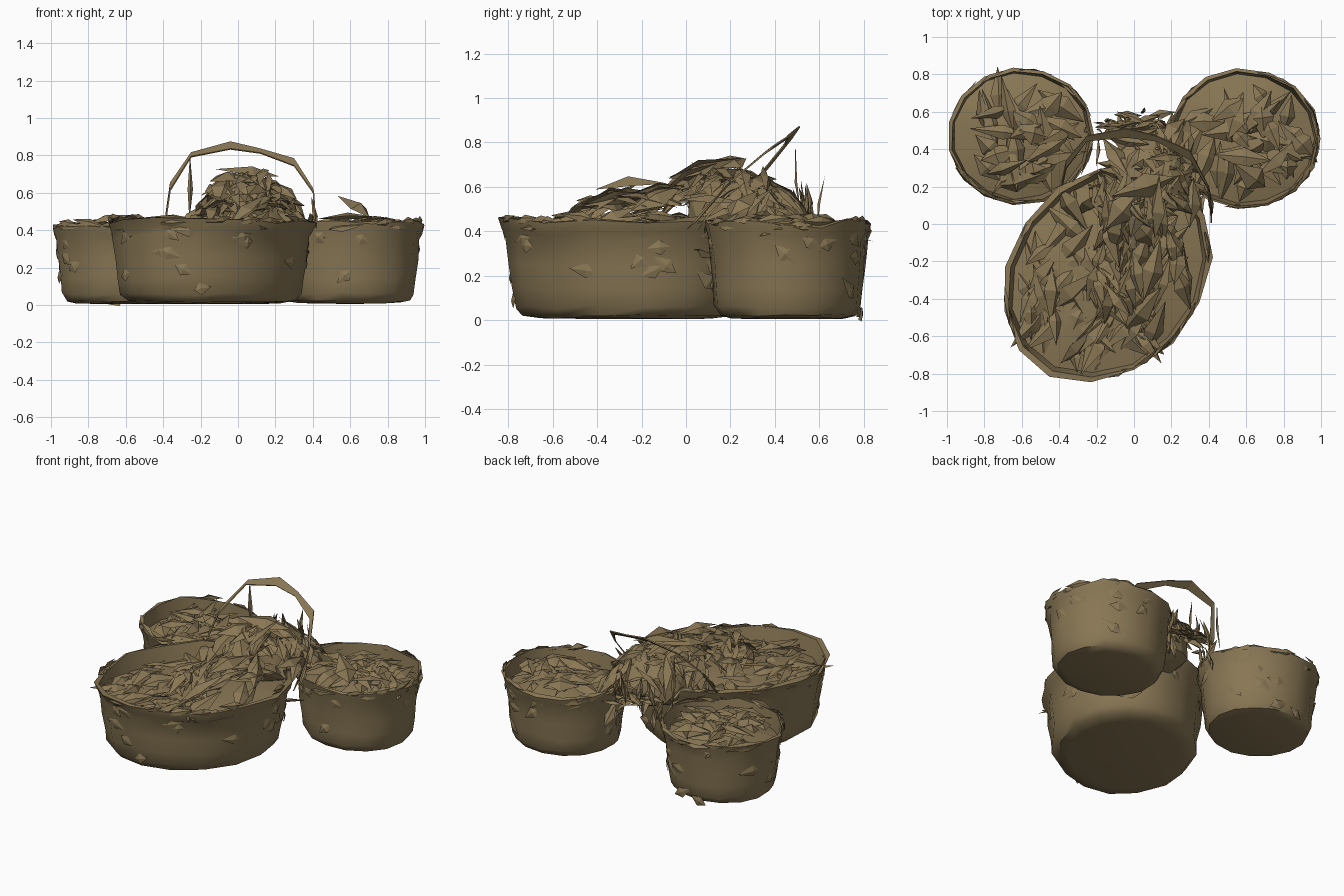
import bpy, bmesh, math, random
from mathutils import Vector, Matrix

random.seed(5)
cube = bpy.data.objects.get("Cube")
if cube:
    bpy.data.objects.remove(cube, do_unlink=True)

brown = bpy.data.materials.new("dried_brown")
brown.use_nodes = True
brown.diffuse_color = (0.25, 0.185, 0.09, 1)
bsdf = brown.node_tree.nodes["Principled BSDF"]
bsdf.inputs["Base Color"].default_value = brown.diffuse_color
bsdf.inputs["Roughness"].default_value = 0.9


def jit(a):
    return random.uniform(-a, a)


def finish(name, bm, smooth=0):
    mesh = bpy.data.meshes.new(name)
    bm.to_mesh(mesh)
    bm.free()
    mesh.materials.append(brown)
    ob = bpy.data.objects.new(name, mesh)
    bpy.context.collection.objects.link(ob)
    if smooth:
        bpy.ops.object.select_all(action='DESELECT')
        ob.select_set(True)
        bpy.context.view_layer.objects.active = ob
        bpy.ops.object.shade_smooth_by_angle(angle=math.radians(smooth))
    return ob


# Each basket: centre x, y, half axes, turn, rim height
BASKETS = {
    "large_basket": (-0.145, -0.265, 0.63, 0.515, math.radians(51), 0.45),
    "small_basket_a": (-0.605, 0.47, 0.395, 0.37, 0, 0.42),
    "small_basket_b": (0.59, 0.455, 0.41, 0.38, 0, 0.435),
}


def on_basket(basket, angle, r, z):
    cx, cy, a, b, turn, _ = basket
    p = Matrix.Rotation(turn, 3, 'Z') @ Vector((a * r * math.cos(angle), b * r * math.sin(angle), 0))
    return p + Vector((cx, cy, z))


# Heap height: a ridge over the front half and a broad tall mound at the back
def heap(x, y):
    def bump(cx, cy, sx, sy, h):
        return h * math.exp(-((x - cx) / sx) ** 4 - ((y - cy) / sy) ** 4)
    return 0.41 + bump(0.06, -0.2, 0.25, 0.3, 0.17) + bump(0.06, 0.25, 0.27, 0.26, 0.25)


# Closed shell: rounded base, wall, flared thin rim, inner lip and packed filling
def make_basket(name, basket, sides=15):
    top = basket[5]
    profile = [(0.66, 0.01), (0.80, 0.022), (0.86, 0.06), (0.885, 0.14), (0.91, 0.25), (0.935, top - 0.08),
               (0.965, top - 0.045), (0.995, top), (0.95, top + 0.005), (0.91, top - 0.1), (0.5, top - 0.05)]
    bm = bmesh.new()
    wave = [jit(0.018) for i in range(sides)]
    rings = []
    for level, (r, z) in enumerate(profile):
        wobble = 0.006 if level < 2 else 0.016
        rings.append([bm.verts.new(on_basket(basket, i * math.tau / sides, r + jit(wobble),
                                             z + jit(wobble) * 0.6 + wave[i] * z / top))
                      for i in range(sides)])
    for low, high in zip(rings, rings[1:]):
        for i in range(sides):
            j = (i + 1) % sides
            bm.faces.new((low[i], low[j], high[j], high[i]))
    base = bm.verts.new(on_basket(basket, 0, 0, 0.006))
    fill = bm.verts.new(on_basket(basket, 0, 0, top - 0.02))
    for i in range(sides):
        j = (i + 1) % sides
        bm.faces.new((base, rings[0][j], rings[0][i]))
        bm.faces.new((fill, rings[-1][i], rings[-1][j]))
    finish(name, bm, 45)


# Folded pointed leaf along direction d, with its flat side facing n
def leaf(bm, p, d, n, length, width, fold=0.25):
    d = d.normalized()
    s = d.cross(n)
    s = s.normalized() if s.length > 1e-4 else Vector((1, 0, 0))
    up = s.cross(d)
    mid = p + d * length * jit(0.15)
    ridge = bm.verts.new(mid + up * width * fold)
    tail = bm.verts.new(p - d * length / 2)
    tip = bm.verts.new(p + d * length / 2 - up * length * random.uniform(0, 0.12))
    a, b = bm.verts.new(mid + s * width / 2), bm.verts.new(mid - s * width / 2)
    for u, v in ((tail, a), (a, tip), (tip, b), (b, tail)):
        bm.faces.new((u, v, ridge))


# Leaf lying along the heap's slope at a heading
def heap_leaf(bm, p, heading, size, lean):
    d = Vector((math.cos(heading), math.sin(heading), 0))
    a, b = p + d * 0.1, p - d * 0.1
    d.z = max(-0.8, min(0.8, (heap(a.x, a.y) - heap(b.x, b.y)) / 0.2)) + jit(0.2)
    length = size * random.uniform(0.7, 1.25)
    leaf(bm, p, d, Vector((jit(lean), jit(lean), 1)), length, length * random.uniform(0.28, 0.42))


# Leaves filling each basket: long blades in the large one, a low dome in the small ones
for name, basket in BASKETS.items():
    make_basket(name, basket)
    big = name.startswith("large")
    bm = bmesh.new()
    for i in range(150 if big else 36):
        r = (0.78 if big else 0.7) * math.sqrt(random.random())
        p = on_basket(basket, random.uniform(0, math.tau), r, 0)
        if big:
            p.z = heap(p.x, p.y) - random.uniform(-0.01, 0.06)
            heap_leaf(bm, p, math.pi / 2 + jit(0.9), 0.29, 0.9)
        else:
            p.z = basket[5] + 0.02 - 0.11 * r * r + jit(0.02)
            t = random.uniform(0, math.tau)
            d = Vector((math.cos(t), math.sin(t), jit(0.2)))
            leaf(bm, p, d, Vector((jit(0.5), jit(0.5), 1)), random.uniform(0.18, 0.32), random.uniform(0.07, 0.13))
    finish(name + "_leaves", bm)

    # Torn shards along the rim and clinging to the upper wall
    bm = bmesh.new()
    for i in range(44 if big else 32):
        t = random.uniform(0, math.tau)
        along = on_basket(basket, t + 0.1, 1, 0) - on_basket(basket, t - 0.1, 1, 0)
        outward = Vector((along.y, -along.x, 0)).normalized()
        if i % 2:
            p = on_basket(basket, t, 0.955, basket[5] + jit(0.02))
            d = along.normalized() + Vector((0, 0, jit(0.2)))
            leaf(bm, p, d, outward + Vector((0, 0, jit(1))), random.uniform(0.14, 0.24), 0.05)
        else:
            z = basket[5] - 0.05 - 0.34 * random.random() ** 2
            p = on_basket(basket, t, 0.86 + 0.19 * z, z)
            d = along.normalized() + Vector((0, 0, jit(1)))
            leaf(bm, p, d, outward, random.uniform(0.08, 0.18), 0.07, 0.12)
    finish(name + "_shards", bm)

# Solid core under the tall heap and its overhang at the back
bm = bmesh.new()
bmesh.ops.create_icosphere(bm, subdivisions=2, radius=1,
                           matrix=Matrix.Translation((0.07, 0.25, 0.47)) @ Matrix.Diagonal((0.24, 0.25, 0.17, 1)))
for v in bm.verts:
    v.co += Vector((jit(0.02), jit(0.02), jit(0.02)))
finish("heap_core", bm)

# Leaves over the tall heap, spilling between the small baskets
bm = bmesh.new()
for i in range(90):
    y = random.uniform(0.02, 0.5)
    x = 0.08 + jit(0.27 - 0.2 * max(0, y - 0.2))
    drop = random.uniform(0, 0.06) if i % 3 else random.uniform(0.05, 0.2)
    heap_leaf(bm, Vector((x, y, heap(x, y) - drop)), random.uniform(0, math.tau), 0.25, 0.7)
for i in range(20):
    p = Vector((jit(0.2), random.uniform(0.47, 0.57), random.uniform(0.32, 0.54)))
    leaf(bm, p, Vector((jit(0.5), jit(0.3), 1)), Vector((jit(1), 1, 0)), random.uniform(0.12, 0.22), 0.04)
# Flat shards bridging the back between the small baskets
for i in range(12):
    p = Vector((jit(0.18), 0.54 + jit(0.05), 0.46 + jit(0.05)))
    leaf(bm, p, Vector((1, jit(0.4), jit(0.3))), Vector((0, jit(0.6), 1)), random.uniform(0.14, 0.22), 0.05)
finish("heap_leaves", bm)

# Loose leaves standing above the rims
bm = bmesh.new()
leaf(bm, Vector((0.62, 0.26, 0.53)), Vector((0.8, -0.6, -0.5)), Vector((0.4, -0.3, 1)), 0.24, 0.14)
leaf(bm, Vector((-0.68, 0.3, 0.47)), Vector((1, 0.3, 0.3)), Vector((0, -0.4, 1)), 0.24, 0.08)
leaf(bm, Vector((0.05, 0.2, 0.71)), Vector((1, 0.3, -0.1)), Vector((0, -0.3, 1)), 0.36, 0.14)
leaf(bm, Vector((0.1, -0.25, 0.62)), Vector((0.3, 1, 0.2)), Vector((0.3, 0, 1)), 0.34, 0.12)
finish("loose_leaves", bm)

# Leaning strap handle over the back of the heap
path = [Vector(p) for p in ((-0.38, 0.22, 0.48), (-0.36, 0.32, 0.63), (-0.25, 0.46, 0.80), (-0.04, 0.49, 0.85),
                            (0.12, 0.46, 0.82), (0.30, 0.37, 0.76), (0.40, 0.19, 0.61), (0.41, 0.03, 0.43))]
bm = bmesh.new()
rows = []
for i, p in enumerate(path):
    w = 0.014 + 0.01 * (i % 2)
    side = Vector((0, w, w * 0.8))
    rows.append((bm.verts.new(p - side), bm.verts.new(p + side)))
for (a, b), (c, d) in zip(rows, rows[1:]):
    bm.faces.new((a, b, d, c))
handle = finish("handle", bm)
thick = handle.modifiers.new("Thickness", 'SOLIDIFY')
thick.thickness = 0.008

# Thin broken strands beside the handle
bm = bmesh.new()
for top, foot in (((-0.25, 0.47, 0.8), (-0.26, 0.52, 0.45)), ((0.40, 0.19, 0.6), (0.42, 0.05, 0.4)),
                  ((0.06, 0.61, 0.65), (0.04, 0.59, 0.42)), ((-0.19, 0.3, 0.5), (-0.19, 0.46, 0.45))):
    a, b = Vector(top), Vector(foot)
    leaf(bm, (a + b) / 2, a - b, Vector((0.3, -1, 0)), (a - b).length, 0.03)
finish("handle_strands", bm)
